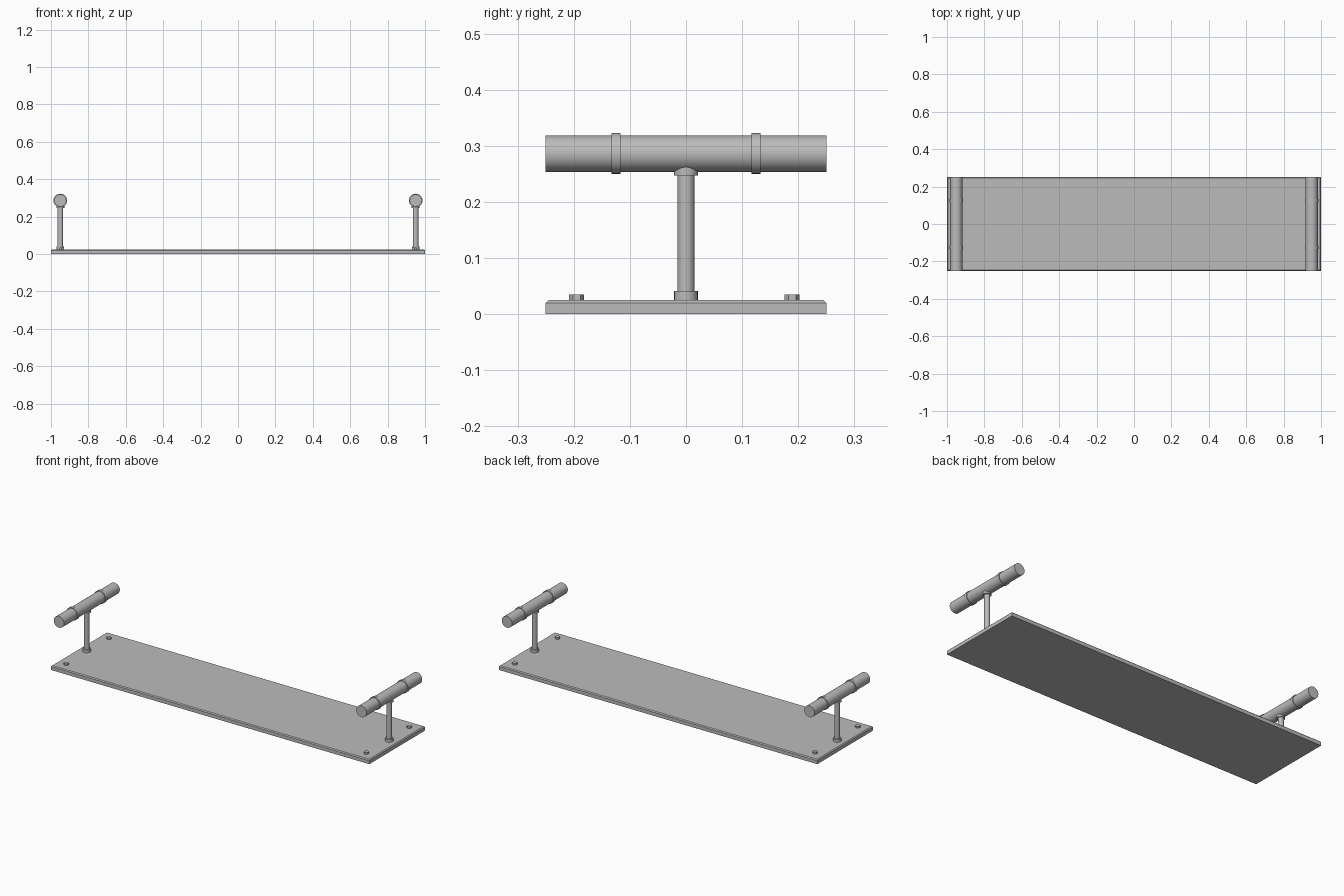
import bpy
import bmesh
from math import radians
from mathutils import Matrix

if "Cube" in bpy.data.objects:
    bpy.data.objects.remove(bpy.data.objects["Cube"], do_unlink=True)

metal = bpy.data.materials.new("grey_metal")
metal.use_nodes = True
GREY = (0.5, 0.5, 0.5, 1)
metal.diffuse_color = GREY
metal.node_tree.nodes["Principled BSDF"].inputs["Base Color"].default_value = GREY


def finish(name, bm, smooth=False):
    """Turn a bmesh into a named, coloured object."""
    mesh = bpy.data.meshes.new(name)
    bm.to_mesh(mesh)
    bm.free()
    mesh.materials.append(metal)
    obj = bpy.data.objects.new(name, mesh)
    bpy.context.collection.objects.link(obj)
    if smooth:
        bpy.ops.object.select_all(action="DESELECT")
        obj.select_set(True)
        bpy.context.view_layer.objects.active = obj
        bpy.ops.object.shade_smooth_by_angle(angle=radians(35))
    return obj


def cylinder(name, radius, length, centre, along_y=False, sides=24, smooth=True):
    bm = bmesh.new()
    turn = Matrix.Rotation(radians(90), 4, "X") if along_y else Matrix()
    bmesh.ops.create_cone(bm, cap_ends=True, segments=sides, radius1=radius,
                          radius2=radius, depth=length,
                          matrix=Matrix.Translation(centre) @ turn)
    return finish(name, bm, smooth)


def upright(name, radius, bottom, top, x, y=0, **kw):
    return cylinder(name, radius, top - bottom, (x, y, (bottom + top) / 2), **kw)


# Flat base plate with a chamfered upper rim
PLATE = 0.025
bm = bmesh.new()
bmesh.ops.create_cube(bm, size=1, matrix=Matrix.Translation((0, 0, PLATE / 2))
                      @ Matrix.Diagonal((2, 0.5, PLATE, 1)))
rim = [e for e in bm.edges if all(v.co.z > PLATE / 2 for v in e.verts)]
bmesh.ops.bevel(bm, geom=rim, offset=0.005, segments=1, affect="EDGES")
finish("base_plate", bm)

# One handle assembly at each end of the plate
BAR_Z = 0.286
for side, s in (("right", -1), ("left", 1)):
    x = s * 0.95
    upright(f"{side}_post", 0.015, 0.02, 0.27, x)
    upright(f"{side}_foot_collar", 0.021, 0.02, 0.041, x)
    upright(f"{side}_top_collar", 0.0215, 0.247, 0.275, x)
    cylinder(f"{side}_grip_bar", 0.0325, 0.5, (x, 0, BAR_Z), along_y=True)
    for end, y in (("front", -0.125), ("back", 0.125)):
        cylinder(f"{side}_{end}_grip_ring", 0.0365, 0.016, (x, y, BAR_Z), along_y=True)
    # Hexagonal bolt heads in the plate corners
    for end, y in (("front", -0.195), ("back", 0.189)):
        upright(f"{side}_{end}_bolt", 0.0135, 0.02, 0.035, s * 0.943, y,
                sides=6, smooth=False)
